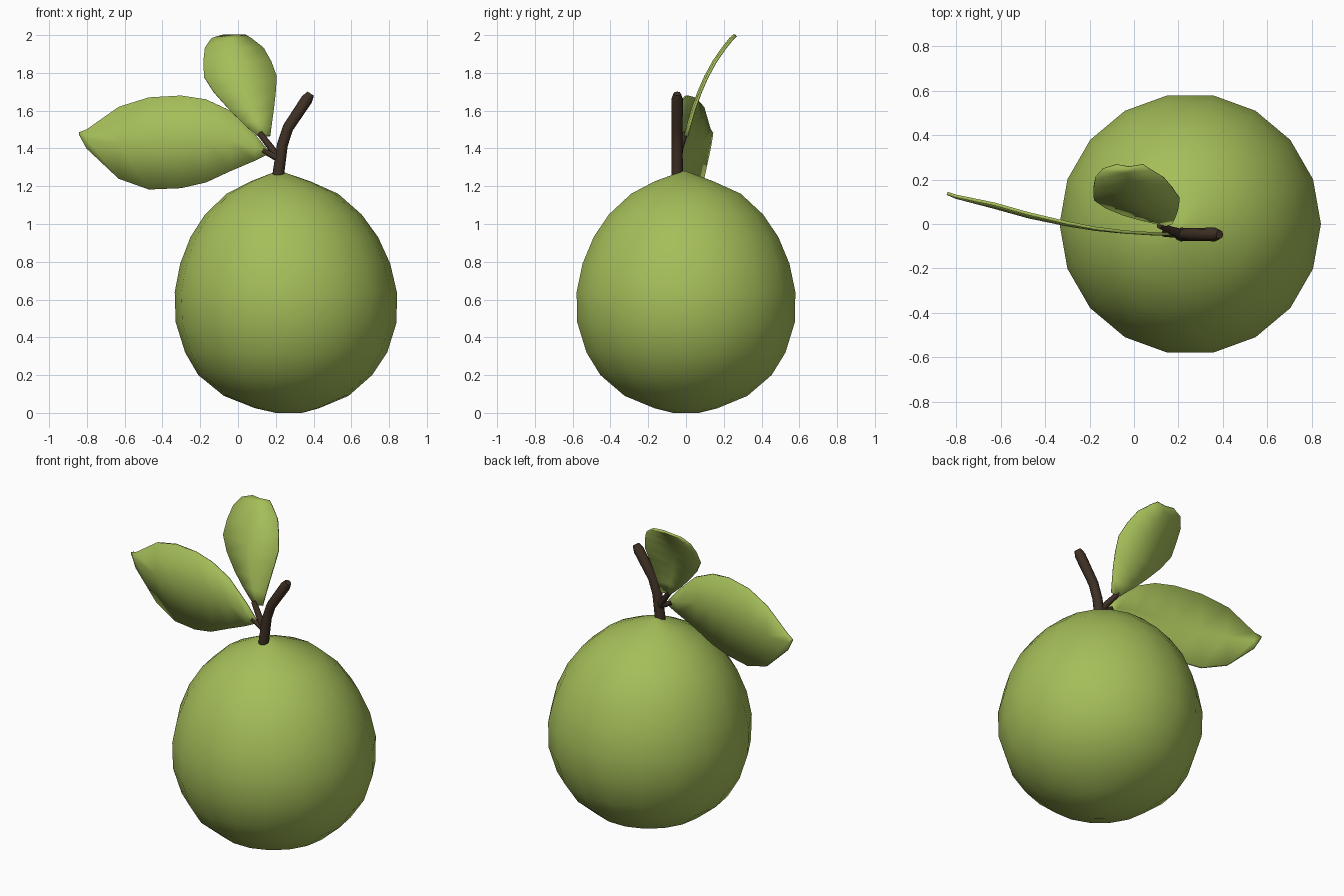
import bpy, math
from mathutils import Vector

if "Cube" in bpy.data.objects:
    bpy.data.objects.remove(bpy.data.objects["Cube"])


def material(name, color):
    m = bpy.data.materials.new(name)
    m.diffuse_color = (*color, 1)
    m.use_nodes = True
    m.node_tree.nodes["Principled BSDF"].inputs["Base Color"].default_value = m.diffuse_color
    return m


GREEN = material("leaf_green", (0.375, 0.515, 0.10))
BROWN = material("bark_brown", (0.05, 0.03, 0.018))


def make(name, verts, faces, mat, angle=60):
    me = bpy.data.meshes.new(name)
    me.from_pydata(verts, [], faces)
    me.materials.append(mat)
    ob = bpy.data.objects.new(name, me)
    bpy.context.collection.objects.link(ob)
    bpy.ops.object.select_all(action='DESELECT')
    ob.select_set(True)
    bpy.context.view_layer.objects.active = ob
    bpy.ops.object.shade_smooth_by_angle(angle=math.radians(angle))
    return ob


def loft(name, rings, mat, angle=60):
    """Skin a list of equal closed rings and cap both ends."""
    n = len(rings[0])
    verts = [p for r in rings for p in r]
    faces = [(i * n + j, i * n + (j + 1) % n, (i + 1) * n + (j + 1) % n, (i + 1) * n + j)
             for i in range(len(rings) - 1) for j in range(n)]
    faces.append(tuple(reversed(range(n))))
    faces.append(tuple(range(len(verts) - n, len(verts))))
    return make(name, verts, faces, mat, angle)


def tube(name, path, radii, sides=8):
    pts = [Vector(p) for p in path]
    rings = []
    for i, p in enumerate(pts):
        t = (pts[min(i + 1, len(pts) - 1)] - pts[max(i - 1, 0)]).normalized()
        u = Vector((0, 1, 0)).cross(t).normalized()
        v = t.cross(u)
        rings.append([p + radii[i] * (math.cos(a) * u + math.sin(a) * v)
                      for a in (2 * math.pi * k / sides for k in range(sides))])
    return loft(name, rings, BROWN)


def leaf(name, rows, thickness=0.014):
    """Each row is (edge, middle, edge); rows run from base to tip."""
    verts = [p for r in rows for p in r]
    faces = [(3 * i + j, 3 * i + j + 1, 3 * i + j + 4, 3 * i + j + 3)
             for i in range(len(rows) - 1) for j in range(2)]
    ob = make(name, verts, faces, GREEN)
    mod = ob.modifiers.new("thickness", 'SOLIDIFY')
    mod.thickness = thickness
    mod.offset = 0
    return ob


# Fruit: slightly leaning turned body, (height, radius, centre x)
profile = [(0.0, 0.07, 0.27), (0.025, 0.17, 0.26), (0.09, 0.33, 0.255), (0.20, 0.46, 0.25),
           (0.32, 0.535, 0.255), (0.48, 0.585, 0.255), (0.64, 0.588, 0.253), (0.79, 0.556, 0.25),
           (0.93, 0.497, 0.245), (1.05, 0.415, 0.24), (1.16, 0.295, 0.235),
           (1.225, 0.16, 0.225), (1.28, 0.01, 0.215)]
SIDES = 18
loft("fruit", [[(cx + r * math.cos(2 * math.pi * k / SIDES),
                 r * math.sin(2 * math.pi * k / SIDES) - (0.01 if z > 1.2 else 0), z)
                for k in range(SIDES)] for z, r, cx in profile], GREEN, 80)

# Stem and the two leaf stalks
tube("stem", [(0.21, -0.047, 1.24), (0.235, -0.047, 1.42), (0.265, -0.047, 1.51),
              (0.365, -0.047, 1.66), (0.385, -0.047, 1.69)],
     [0.031, 0.029, 0.029, 0.031, 0.02])
tube("upper_leaf_stalk", [(0.22, -0.045, 1.34), (0.17, -0.03, 1.41), (0.115, -0.005, 1.48)],
     [0.022, 0.018, 0.016])
tube("side_leaf_stalk", [(0.22, -0.045, 1.345), (0.13, -0.043, 1.39)], [0.02, 0.014])

# Side leaf: (x, y, lower z, upper z)
side = [(0.16, -0.045, 1.37, 1.39), (0.09, -0.044, 1.335, 1.475), (-0.04, -0.036, 1.28, 1.60),
        (-0.17, -0.02, 1.22, 1.66), (-0.30, 0.005, 1.19, 1.68), (-0.47, 0.045, 1.183, 1.67),
        (-0.63, 0.09, 1.24, 1.62), (-0.80, 0.125, 1.40, 1.50), (-0.84, 0.138, 1.475, 1.485)]
leaf("side_leaf", [[(x, y, lo), (x, y - 0.15 * (hi - lo) * abs(x) * 0.4, (lo + hi) / 2), (x, y, hi)]
                   for x, y, lo, hi in side])

# Upper leaf: (z, y, left x, right x)
upper = [(1.465, -0.005, 0.105, 0.17), (1.54, 0.015, 0.02, 0.18), (1.61, 0.035, -0.05, 0.19),
         (1.70, 0.068, -0.13, 0.20), (1.78, 0.103, -0.18, 0.205), (1.86, 0.147, -0.183, 0.175),
         (1.93, 0.195, -0.175, 0.135), (1.98, 0.235, -0.14, 0.07), (1.997, 0.255, -0.08, 0.04)]
leaf("upper_leaf", [[(a, y + 0.01, z), ((a + b) / 2, y, z), (b, y + 0.01, z)]
                    for z, y, a, b in upper])
